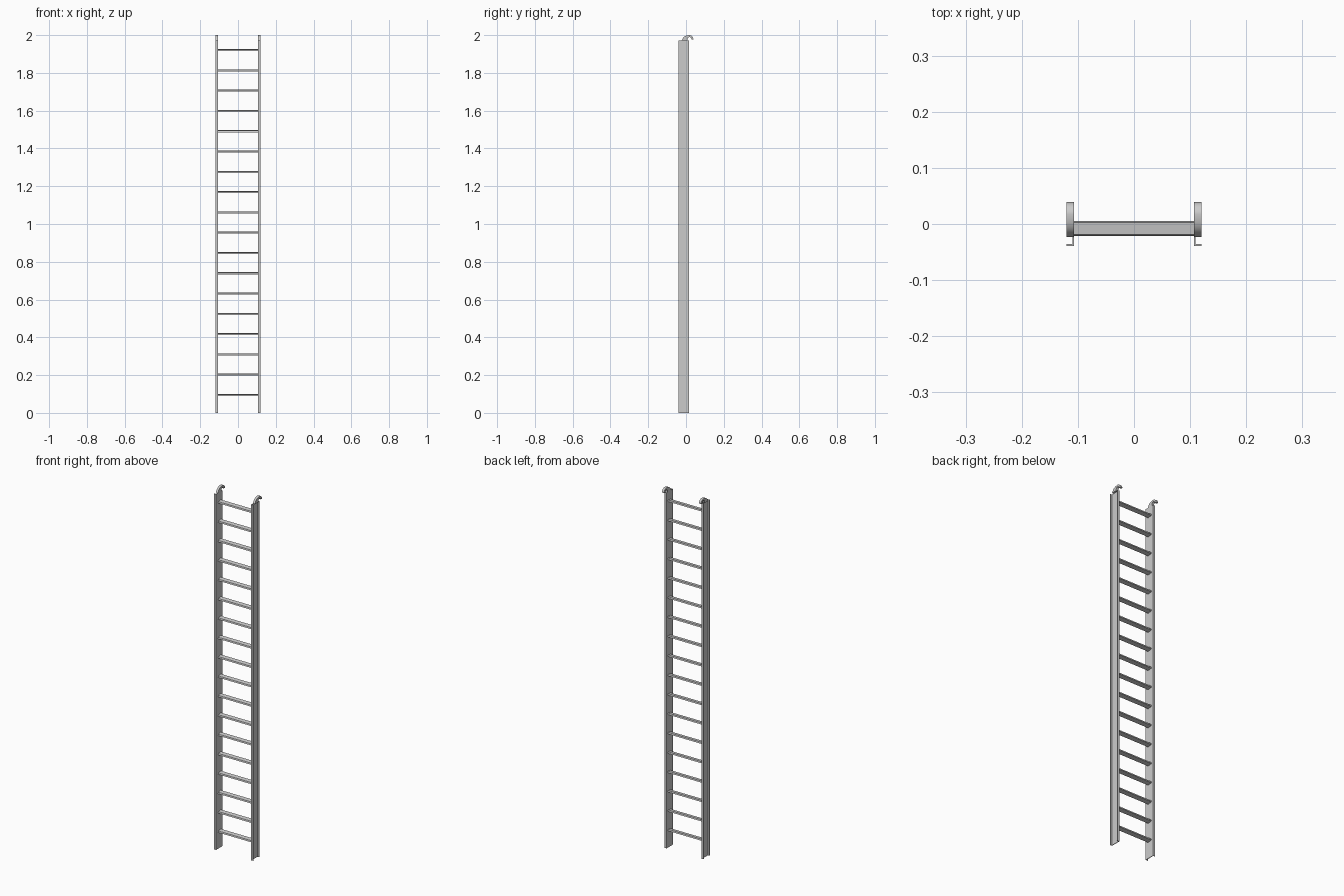
import bpy, bmesh, math

if "Cube" in bpy.data.objects:
    bpy.data.objects.remove(bpy.data.objects["Cube"])

def prism(name, pts, to3d, lo, hi):
    """Extrude a closed 2D outline between two positions along an axis."""
    bm = bmesh.new()
    a = [bm.verts.new(to3d(u, v, lo)) for u, v in pts]
    b = [bm.verts.new(to3d(u, v, hi)) for u, v in pts]
    bm.faces.new(a)
    bm.faces.new(b)
    n = len(pts)
    for i in range(n):
        bm.faces.new((a[i], a[(i + 1) % n], b[(i + 1) % n], b[i]))
    bmesh.ops.recalc_face_normals(bm, faces=bm.faces)
    me = bpy.data.meshes.new(name)
    bm.to_mesh(me)
    bm.free()
    ob = bpy.data.objects.new(name, me)
    bpy.context.collection.objects.link(ob)
    return ob

def smooth(ob):
    bpy.ops.object.select_all(action='DESELECT')
    ob.select_set(True)
    bpy.context.view_layer.objects.active = ob
    bpy.ops.object.shade_smooth_by_angle(angle=math.radians(35))

IN, OUT, FRONT, BACK, T = 0.107, 0.120, -0.039, 0.017, 0.003
RAIL_TOP = 1.972

# hook side outline: sloped shoulder, round crown, curled tip
cy, cz, ro, ri = 0.017, 1.978, 0.022, 0.012
arc = [math.radians(90 - 11.25 * i) for i in range(9)]
hook = [(-0.023, RAIL_TOP), (-0.016, 1.985), (-0.008, 1.993), (0.003, 1.998)]
hook += [(cy + ro * math.cos(t), cz + ro * math.sin(t)) for t in arc]
hook += [(cy + ri * math.cos(t), cz + ri * math.sin(t)) for t in reversed(arc)]
hook += [(0.012, 1.987), (0.008, 1.981), (0.007, RAIL_TOP)]

for side, s in (("left", -1), ("right", 1)):
    # rail: channel section, open to the outside
    channel = [(IN, FRONT), (OUT, FRONT), (OUT, FRONT + T), (IN + T, FRONT + T),
               (IN + T, BACK - T), (OUT, BACK - T), (OUT, BACK), (IN, BACK)]
    prism(side + "_rail", channel, lambda u, v, w, s=s: (s * u, v, w), 0, RAIL_TOP)
    # hook on top of the rail
    smooth(prism(side + "_hook", hook, lambda u, v, w, s=s: (s * w, u, v), IN, OUT))

# rungs: slightly tilted flat treads
tread = [(-0.021, -0.0055), (-0.019, 0.0025), (0.003, 0.0055), (0.005, -0.0025)]
for i in range(18):
    z = 0.095 + i * 0.1074
    prism("rung_%02d" % (i + 1), tread,
          lambda u, v, w, z=z: (w, u, z + v), -IN - 0.001, IN + 0.001)
